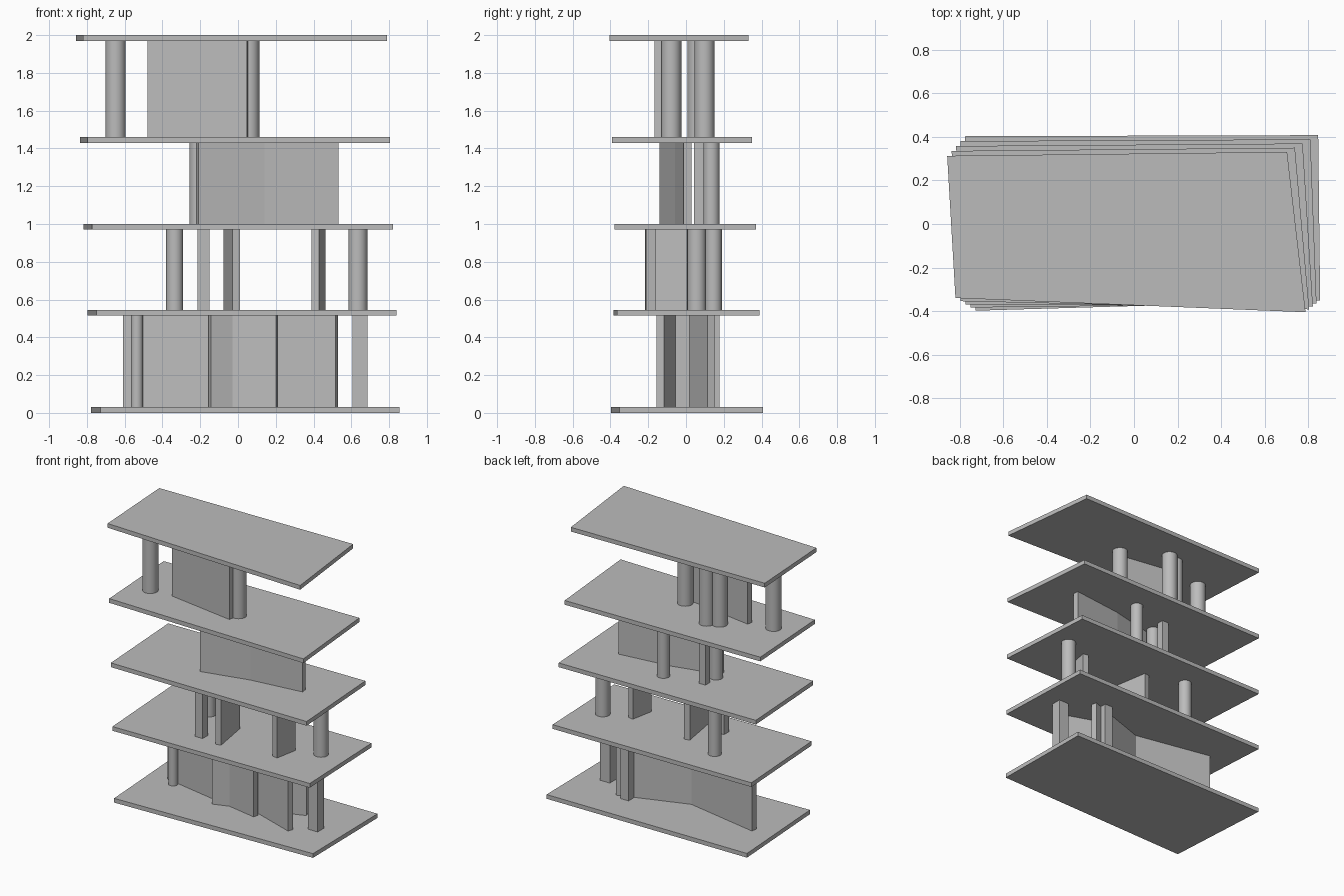
import bpy, bmesh
from mathutils import Vector

cube = bpy.data.objects.get("Cube")
if cube:
    bpy.data.objects.remove(cube)

grey = bpy.data.materials.new("plain_grey")
grey.use_nodes = True
grey.diffuse_color = (0.5, 0.5, 0.5, 1)
grey.node_tree.nodes["Principled BSDF"].inputs["Base Color"].default_value = (0.5, 0.5, 0.5, 1)

SLAB = 0.031
SLAB_BASE = [0, 0.515, 0.97, 1.43, 1.969]


def prism(name, outline, bottom, top):
    """Extrude a flat outline upwards between two heights."""
    bm = bmesh.new()
    face = bm.faces.new([bm.verts.new((x, y, bottom)) for x, y in outline])
    up = bmesh.ops.extrude_face_region(bm, geom=[face])["geom"]
    bmesh.ops.translate(bm, vec=(0, 0, top - bottom),
                        verts=[g for g in up if isinstance(g, bmesh.types.BMVert)])
    bmesh.ops.recalc_face_normals(bm, faces=bm.faces)
    mesh = bpy.data.meshes.new(name)
    bm.to_mesh(mesh)
    bm.free()
    mesh.materials.append(grey)
    obj = bpy.data.objects.new(name, mesh)
    bpy.context.collection.objects.link(obj)
    return obj


def storey(level):
    return SLAB_BASE[level] + SLAB, SLAB_BASE[level + 1]


def wall(name, level, path, thick=0.041):
    """Upright wall along a centre line, mitred at its bends."""
    pts = [Vector(p) for p in path]
    left, right = [], []
    for i, p in enumerate(pts):
        before = (p - pts[i - 1]).normalized() if i else None
        after = (pts[i + 1] - p).normalized() if i < len(pts) - 1 else None
        d = ((before or after) + (after or before)).normalized()
        n = Vector((-d.y, d.x)) * thick / 2 / d.dot(after or before)
        left.append(p + n)
        right.append(p - n)
    prism(name, right + left[::-1], *storey(level))


def post(name, level, x, y, w, d):
    w, d = w / 2, d / 2
    prism(name, [(x - w, y - d), (x + w, y - d), (x + w, y + d), (x - w, y + d)], *storey(level))


def column(name, level, x, y, radius):
    low, high = storey(level)
    bpy.ops.mesh.primitive_cylinder_add(vertices=32, radius=radius, depth=high - low,
                                        location=(x, y, (low + high) / 2))
    obj = bpy.context.object
    obj.name = name
    obj.data.materials.append(grey)
    bpy.ops.object.shade_smooth_by_angle()


# Floor slabs, each outline shifting evenly from the lowest to the highest
low_plan = [(-0.727, -0.398), (0.855, -0.352), (0.846, 0.408), (-0.777, 0.403)]
high_plan = [(-0.82, -0.34), (0.788, -0.405), (0.703, 0.331), (-0.858, 0.313)]
for i, base in enumerate(SLAB_BASE):
    plan = [Vector(a).lerp(Vector(b), i / 4) for a, b in zip(low_plan, high_plan)]
    prism(f"floor_slab_{i + 1}", plan, base, base + SLAB)

# First storey: crossing walls, a side wall, posts and a column
wall("first_long_wall", 0, [(-0.605, 0.075), (0.205, -0.085)])
wall("first_crossing_wall", 0, [(-0.15, -0.08), (0.47, 0.132)])
wall("first_side_wall", 0, [(0.16, -0.01), (0.522, -0.137)])
post("first_right_post", 0, 0.645, -0.018, 0.08, 0.075)
post("first_back_post", 0, 0.375, 0.147, 0.066, 0.062)
column("first_column", 0, -0.535, 0.012, 0.032)

# Second storey
wall("second_middle_wall", 1, [(-0.01, -0.215), (-0.057, 0.07)])
wall("second_side_wall", 1, [(0.41, -0.158), (0.442, 0.01)])
post("second_post", 1, -0.182, -0.165, 0.064, 0.06)
column("second_left_column", 1, -0.335, 0.145, 0.045)
column("second_right_column", 1, 0.635, 0.057, 0.05)

# Third storey: bent wall, post and columns
wall("third_bent_wall", 2, [(-0.215, -0.12), (0.137, -0.038), (0.53, 0.008)])
post("third_post", 2, -0.2, 0.07, 0.052, 0.054)
column("third_back_column", 2, 0.088, 0.135, 0.043)
column("third_left_column", 2, -0.211, -0.047, 0.046)

# Fourth storey
wall("fourth_wall", 3, [(-0.475, -0.062), (0.05, -0.146)])
for name, x, y in [("left", -0.648, -0.09), ("right", 0.06, -0.078),
                   ("back", -0.237, 0.098), ("middle", -0.317, 0.061)]:
    column(f"fourth_{name}_column", 3, x, y, 0.053)
